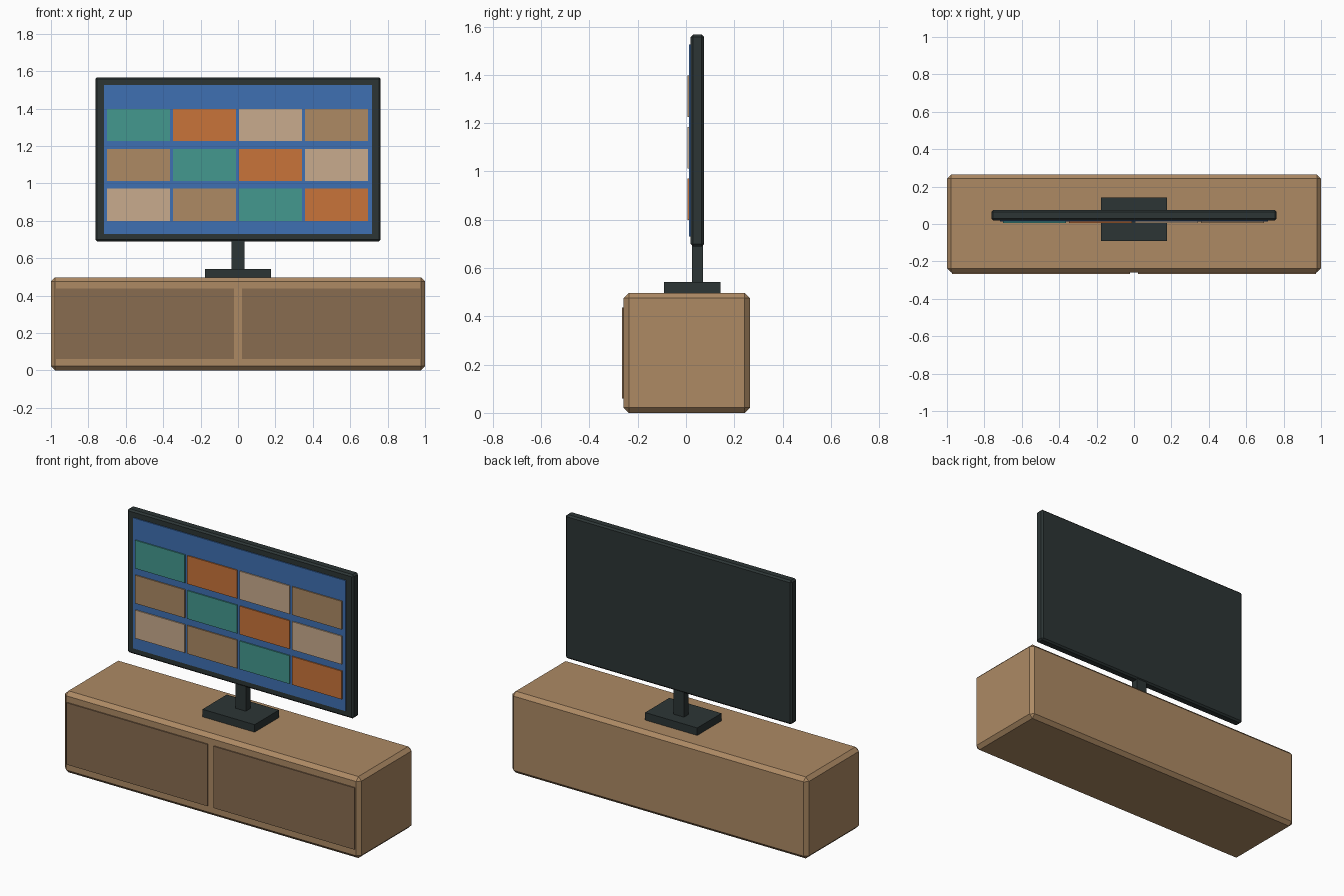
import bpy, bmesh

if "Cube" in bpy.data.objects:
    bpy.data.objects.remove(bpy.data.objects["Cube"])


def material(name, hex_code):
    """Flat material from an sRGB hex colour."""
    def linear(c):
        return c / 12.92 if c <= 0.04045 else ((c + 0.055) / 1.055) ** 2.4
    m = bpy.data.materials.new(name)
    rgb = [linear(int(hex_code[i:i + 2], 16) / 255) for i in (0, 2, 4)]
    m.diffuse_color = (*rgb, 1)
    m.use_nodes = True
    m.node_tree.nodes["Principled BSDF"].inputs["Base Color"].default_value = m.diffuse_color
    return m


wood = material("wood", "AD8A64")
dark_wood = material("dark wood", "896C50")
charcoal = material("charcoal", "2C3535")
blue = material("screen blue", "3F70B2")
teal = material("teal", "43988F")
orange = material("orange", "C9743A")
cream = material("cream", "C9AB8D")


def box(name, x, y, z, mat, chamfer=0):
    """Box spanning the (min, max) ranges x, y, z, with optional chamfered edges."""
    bm = bmesh.new()
    bmesh.ops.create_cube(bm, size=1)
    for v in bm.verts:
        for i, (lo, hi) in enumerate((x, y, z)):
            v.co[i] = lo if v.co[i] < 0 else hi
    if chamfer:
        bmesh.ops.bevel(bm, geom=bm.edges[:], offset=chamfer, segments=1,
                        affect='EDGES')
    mesh = bpy.data.meshes.new(name)
    bm.to_mesh(mesh)
    bm.free()
    mesh.materials.append(mat)
    obj = bpy.data.objects.new(name, mesh)
    bpy.context.collection.objects.link(obj)
    return obj


# Cabinet with two raised doors
box("cabinet", (-1, 1), (-0.259, 0.265), (0, 0.497), wood, 0.022)
box("door_left", (-0.972, -0.021), (-0.266, -0.25), (0.06, 0.437), dark_wood)
box("door_right", (0.021, 0.972), (-0.266, -0.25), (0.06, 0.437), dark_wood)

# Television stand
box("stand_base", (-0.176, 0.176), (-0.091, 0.143), (0.497, 0.543), charcoal)
box("stand_neck", (-0.035, 0.035), (0.025, 0.07), (0.543, 0.70), charcoal)

# Television body and screen
box("television_frame", (-0.763, 0.763), (0.019, 0.075), (0.69, 1.567), charcoal, 0.01)
box("screen", (-0.717, 0.717), (0.013, 0.022), (0.73, 1.526), blue)

# Grid of screen tiles; each row shifts the colours one place to the right
colours = (teal, orange, cream, wood)
for row in range(3):
    for col in range(4):
        cx = -0.532 + 0.353 * col
        cz = 1.311 - 0.213 * row
        box(f"tile_{row + 1}_{col + 1}", (cx - 0.168, cx + 0.168), (0.006, 0.0155),
            (cz - 0.086, cz + 0.086), colours[(col - row) % 4])
